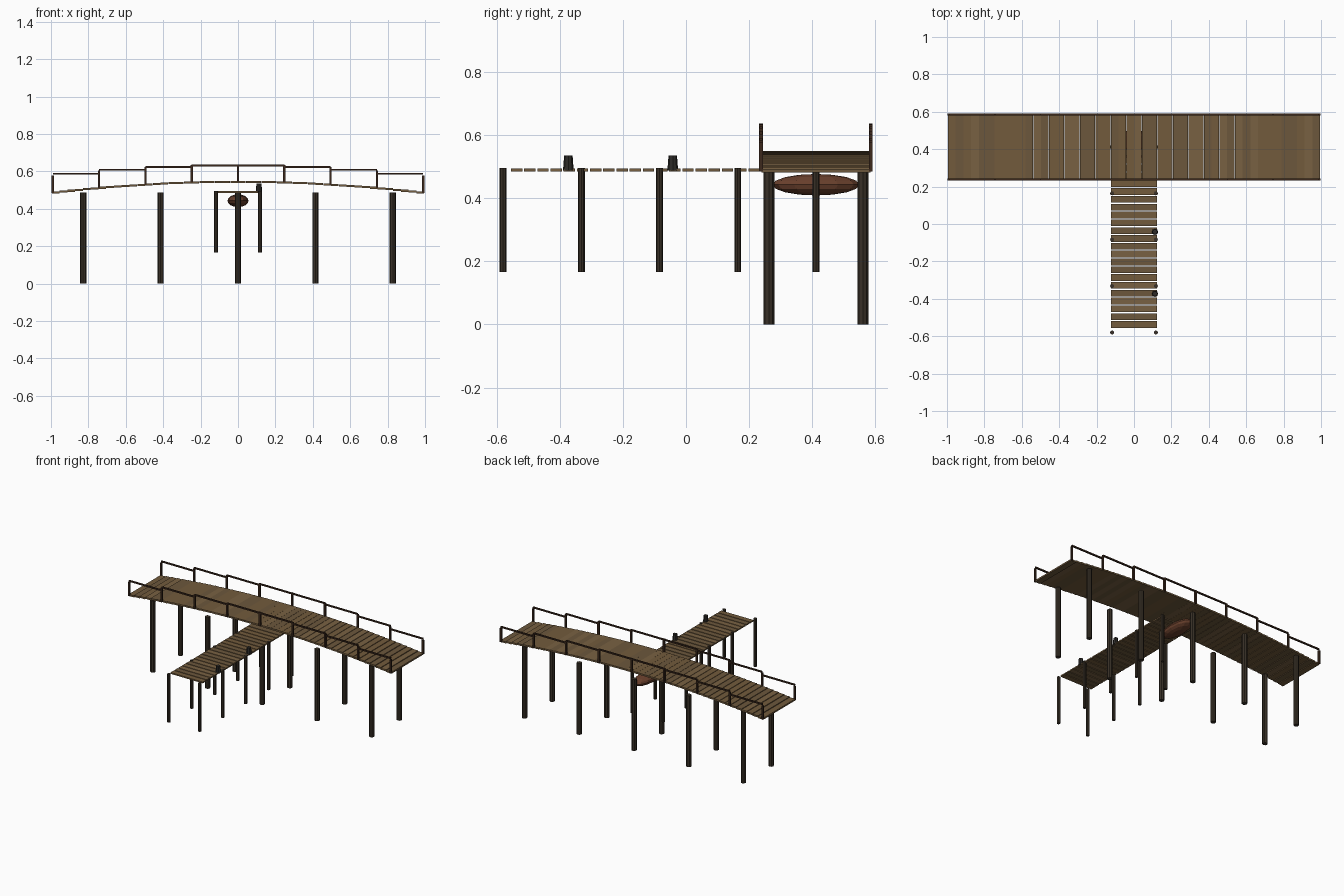
import bpy, bmesh, random
from mathutils import Matrix, Vector

if "Cube" in bpy.data.objects:
    bpy.data.objects.remove(bpy.data.objects["Cube"])

random.seed(4)


def material(name, rgb):
    m = bpy.data.materials.new(name)
    m.diffuse_color = (*rgb, 1)
    m.use_nodes = True
    m.node_tree.nodes["Principled BSDF"].inputs["Base Color"].default_value = m.diffuse_color
    return m


PLANKS = [material("plank_%d" % i, c) for i, c in enumerate(
    [(0.17, 0.105, 0.045), (0.15, 0.095, 0.045), (0.19, 0.12, 0.055)])]
PILE = [material("dark_pile", (0.04, 0.03, 0.02))]
RAIL = [material("rail_wood", (0.045, 0.022, 0.012))]
BOAT = [material("boat_red", (0.14, 0.05, 0.025))]
BOLLARD = [material("bollard_iron", (0.025, 0.023, 0.02))]


def finish(bm, name, mats):
    me = bpy.data.meshes.new(name)
    bm.to_mesh(me)
    bm.free()
    for m in mats:
        me.materials.append(m)
    ob = bpy.data.objects.new(name, me)
    bpy.context.collection.objects.link(ob)
    return ob


def box(bm, center, size, mat=0):
    mtx = Matrix.Translation(center) @ Matrix.Diagonal((*size, 1))
    verts = bmesh.ops.create_cube(bm, size=1, matrix=mtx)["verts"]
    for f in {f for v in verts for f in v.link_faces}:
        f.material_index = mat


def post(bm, x, y, z0, z1, r0, r1, sides=8):
    bmesh.ops.create_cone(bm, cap_ends=True, segments=sides, radius1=r0, radius2=r1,
                          depth=z1 - z0, matrix=Matrix.Translation((x, y, (z0 + z1) / 2)))


def arch(x):
    return 0.49 + 0.06 * (1 - x * x)


# Arched bridge deck: level planks stepping along the arch
CY, N = 0.412, 48
bm = bmesh.new()
step = 1.99 / N
for i in range(N):
    x = -0.995 + (i + 0.5) * step
    box(bm, (x, CY, arch(x) - 0.006), (step * 0.985, 0.345, 0.011), random.randrange(3))
finish(bm, "bridge_deck", PLANKS)

# Bridge piles in pairs
bm = bmesh.new()
for i in range(-2, 3):
    x = i * 0.414
    for s in (-1, 1):
        post(bm, x, CY + s * 0.149, 0, 0.488, 0.017, 0.017)
finish(bm, "bridge_piles", PILE)

# Railings: posts with stepped level rails
for side, s in (("front", -1), ("back", 1)):
    bm = bmesh.new()
    y = CY + s * 0.174
    xs = [i * 0.2475 for i in range(-4, 5)]
    for x in xs:
        z = arch(x)
        box(bm, (x, y, z + 0.04), (0.012, 0.012, 0.094))
    for a, b in zip(xs, xs[1:]):
        box(bm, ((a + b) / 2, y, arch((a + b) / 2) + 0.082), (b - a, 0.01, 0.009))
    finish(bm, side + "_railing", RAIL)

# Pier walkway planks, running in under the bridge
bm = bmesh.new()
for i in range(23):
    box(bm, (0, -0.537 + i * 0.0418, 0.49), (0.244, 0.036, 0.009), random.randrange(3))
finish(bm, "pier_planks", PLANKS)

# Pier posts
bm = bmesh.new()
for i in range(5):
    for s in (-1, 1):
        post(bm, s * 0.117, -0.58 + i * 0.248, 0.167, 0.496, 0.011, 0.011)
finish(bm, "pier_posts", PILE)

# Mooring bollards
bm = bmesh.new()
for y in (-0.042, -0.373):
    post(bm, 0.112, y, 0.488, 0.535, 0.017, 0.0135)
finish(bm, "mooring_bollards", BOLLARD)

# Faceted boat hull under the bridge
bm = bmesh.new()
bmesh.ops.create_uvsphere(bm, u_segments=12, v_segments=8, radius=1)
bmesh.ops.transform(bm, verts=bm.verts, matrix=Matrix.Translation((0, CY, 0.443))
                    @ Matrix.Diagonal((0.056, 0.138, 0.034, 1)))
finish(bm, "boat_hull", BOAT)
